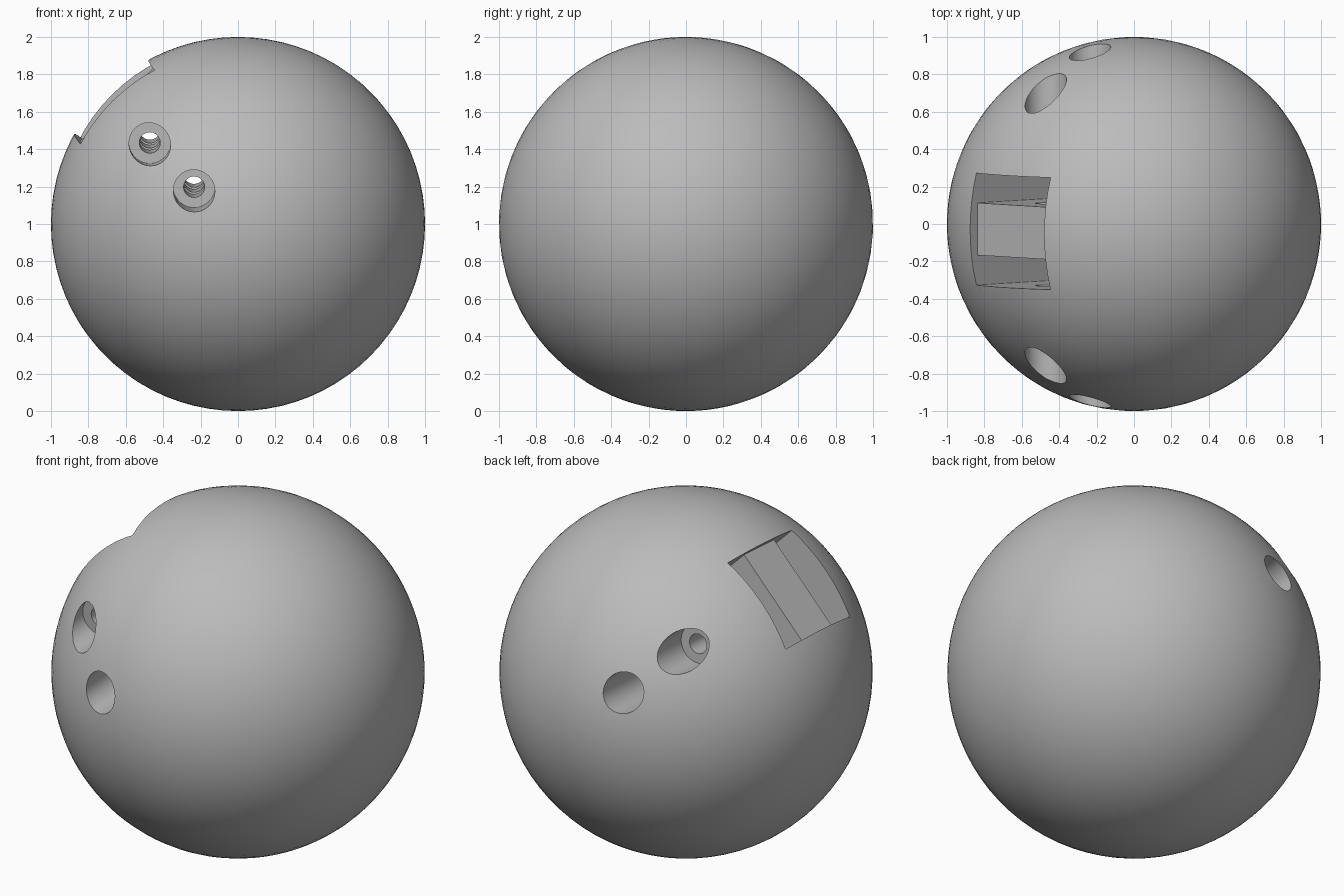
import bpy
import math
from mathutils import Matrix, Vector

cube = bpy.data.objects.get("Cube")
if cube:
    bpy.data.objects.remove(cube, do_unlink=True)

# Working frame: X points out of the pocket, Z runs along its length
TILT = math.radians(3.5)
POCKET_HALF_LENGTH = 0.28
POCKET_HALF_WIDTH = 0.30
RIB_HALF_WIDTH = 0.14
RIB_TOP = 0.905
SLOT_FLOOR = 0.2
BORE_FLOOR = 0.59

grey = bpy.data.materials.new("plain_grey")
grey.use_nodes = True
colour = (0.5, 0.5, 0.5, 1)
grey.diffuse_color = colour
grey.node_tree.nodes["Principled BSDF"].inputs["Base Color"].default_value = colour

# Ball
bpy.ops.mesh.primitive_uv_sphere_add(segments=80, ring_count=40, radius=1)
ball = bpy.context.object
ball.name = "ball"
ball.data.materials.append(grey)


def cut(cutter, name):
    """Subtract the cutter from the ball, then discard it."""
    cutter.name = name
    cutter.hide_render = True
    cutter.data.materials.append(grey)
    mod = ball.modifiers.new(name, "BOOLEAN")
    mod.operation = "DIFFERENCE"
    mod.solver = "EXACT"
    mod.object = cutter
    bpy.context.view_layer.objects.active = ball
    bpy.ops.object.modifier_apply(modifier=name)
    bpy.data.objects.remove(cutter, do_unlink=True)


def cut_box(name, low, high):
    low, high = Vector(low), Vector(high)
    bpy.ops.mesh.primitive_cube_add(size=1, location=(low + high) / 2)
    box = bpy.context.object
    box.scale = high - low
    cut(box, name)


def cut_bore(name, radius, x, y, length):
    bpy.ops.mesh.primitive_cylinder_add(vertices=48, radius=radius, depth=length,
                                        location=(x, y, 0),
                                        rotation=(math.pi / 2, 0, 0))
    cut(bpy.context.object, name)


# Shallow pocket, with a deep slot on each side of the central rib
L, W = POCKET_HALF_LENGTH, POCKET_HALF_WIDTH
cut_box("pocket", (RIB_TOP, -W, -L), (1.2, W, L))
cut_box("slot_a", (SLOT_FLOOR, RIB_HALF_WIDTH, -L), (1.2, W, L))
cut_box("slot_b", (SLOT_FLOOR, -W, -L), (1.2, -RIB_HALF_WIDTH, L))

# Two through holes, counterbored at both ends
for x in (0.332, 0.667):
    cut_bore("through_hole", 0.056, x, 0, 3)
    for side in (-1, 1):
        cut_bore("counterbore", 0.111, x, side * (BORE_FLOOR + 0.5), 1)

# Lean the pocket to the upper right side and stand the ball on the ground
h = math.sqrt(0.5)
lean = Matrix(((-h, 0, h), (0, -1, 0), (h, 0, h))).to_4x4()
ball.data.transform(Matrix.Translation((0, 0, 1)) @ Matrix.Rotation(TILT, 4, "X") @ lean)

bpy.ops.object.select_all(action="DESELECT")
ball.select_set(True)
bpy.context.view_layer.objects.active = ball
bpy.ops.object.shade_smooth_by_angle(angle=math.radians(30))
